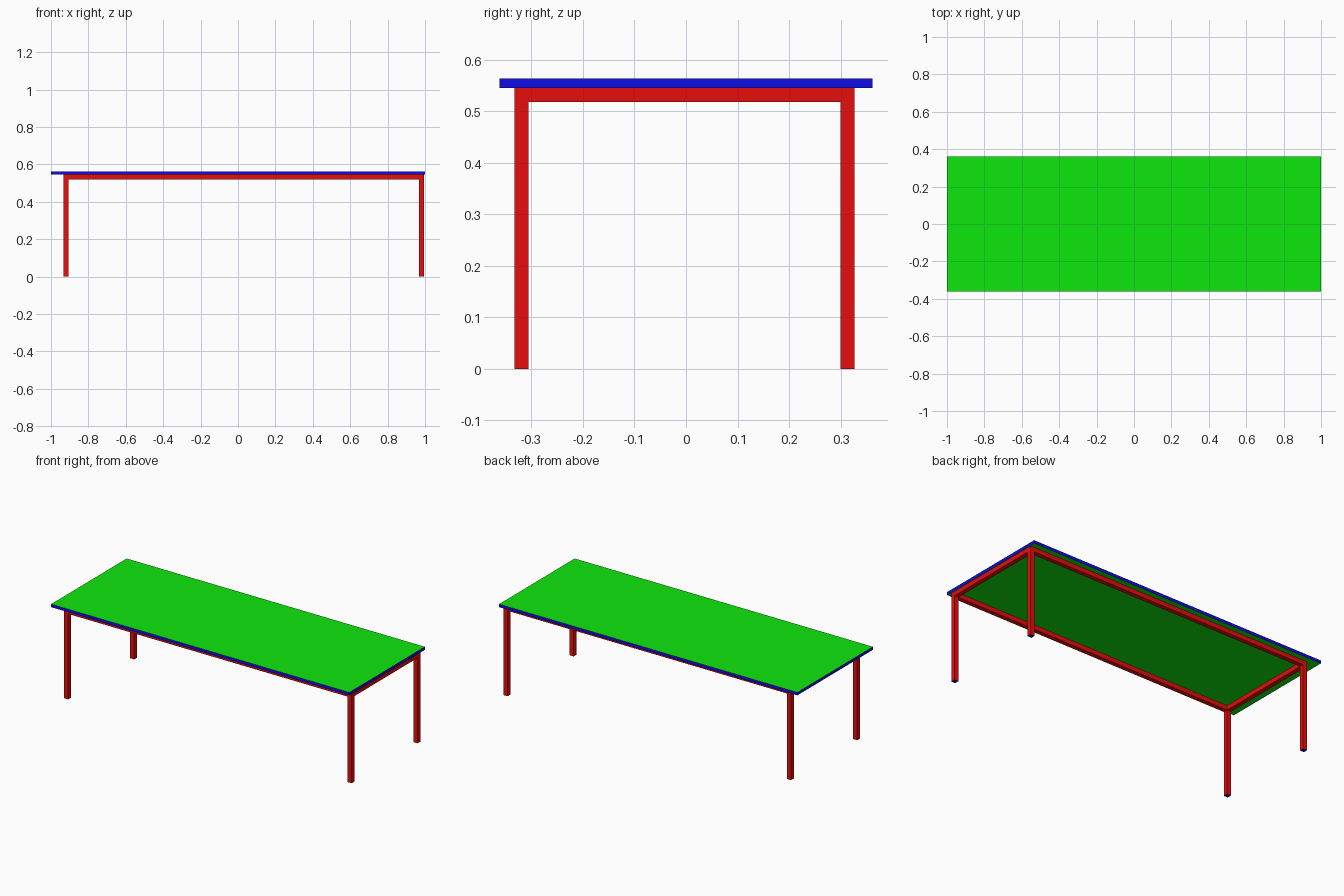
import bpy

if "Cube" in bpy.data.objects:
    bpy.data.objects.remove(bpy.data.objects["Cube"])


def material(name, rgb):
    mat = bpy.data.materials.new(name)
    mat.diffuse_color = (*rgb, 1)
    mat.use_nodes = True
    mat.node_tree.nodes["Principled BSDF"].inputs["Base Color"].default_value = mat.diffuse_color
    return mat


green = material("green_surface", (0.004, 0.8, 0.004))
blue = material("blue_edge", (0.004, 0.004, 0.8))
red = material("red_frame", (0.8, 0.004, 0.004))


def box(name, lo, hi, side, top, bottom):
    """Box between two corners, with materials for its sides, top and bottom."""
    bpy.ops.mesh.primitive_cube_add(
        size=1, location=[(a + b) / 2 for a, b in zip(lo, hi)])
    obj = bpy.context.object
    obj.name = name
    obj.scale = [b - a for a, b in zip(lo, hi)]
    bpy.ops.object.transform_apply(location=False, rotation=False, scale=True)
    for mat in (side, top, bottom):
        obj.data.materials.append(mat)
    for face in obj.data.polygons:
        face.material_index = 1 if face.normal.z > 0.5 else 2 if face.normal.z < -0.5 else 0
    return obj


TOP_Z, UNDER_Z = 0.563, 0.545     # table top
T = 0.027                         # square bar thickness
XS = {"left": -0.933, "right": 0.968}    # low side of each bar
YS = {"front": -0.333, "back": 0.300}
RAIL_Z = UNDER_Z - T

# Table top with blue edging
box("table_top", (-1, -0.362, UNDER_Z), (1, 0.362, TOP_Z), blue, green, green)

# Four square legs
for yn, y in YS.items():
    for xn, x in XS.items():
        box(f"{yn}_{xn}_leg", (x, y, 0), (x + T, y + T, UNDER_Z), red, red, blue)

# Long rails between the legs
for yn, y in YS.items():
    box(f"{yn}_rail", (XS["left"] + T, y, RAIL_Z),
        (XS["right"], y + T, UNDER_Z), red, red, red)

# Short rails between the legs
for xn, x in XS.items():
    box(f"{xn}_rail", (x, YS["front"] + T, RAIL_Z),
        (x + T, YS["back"], UNDER_Z), red, red, red)
